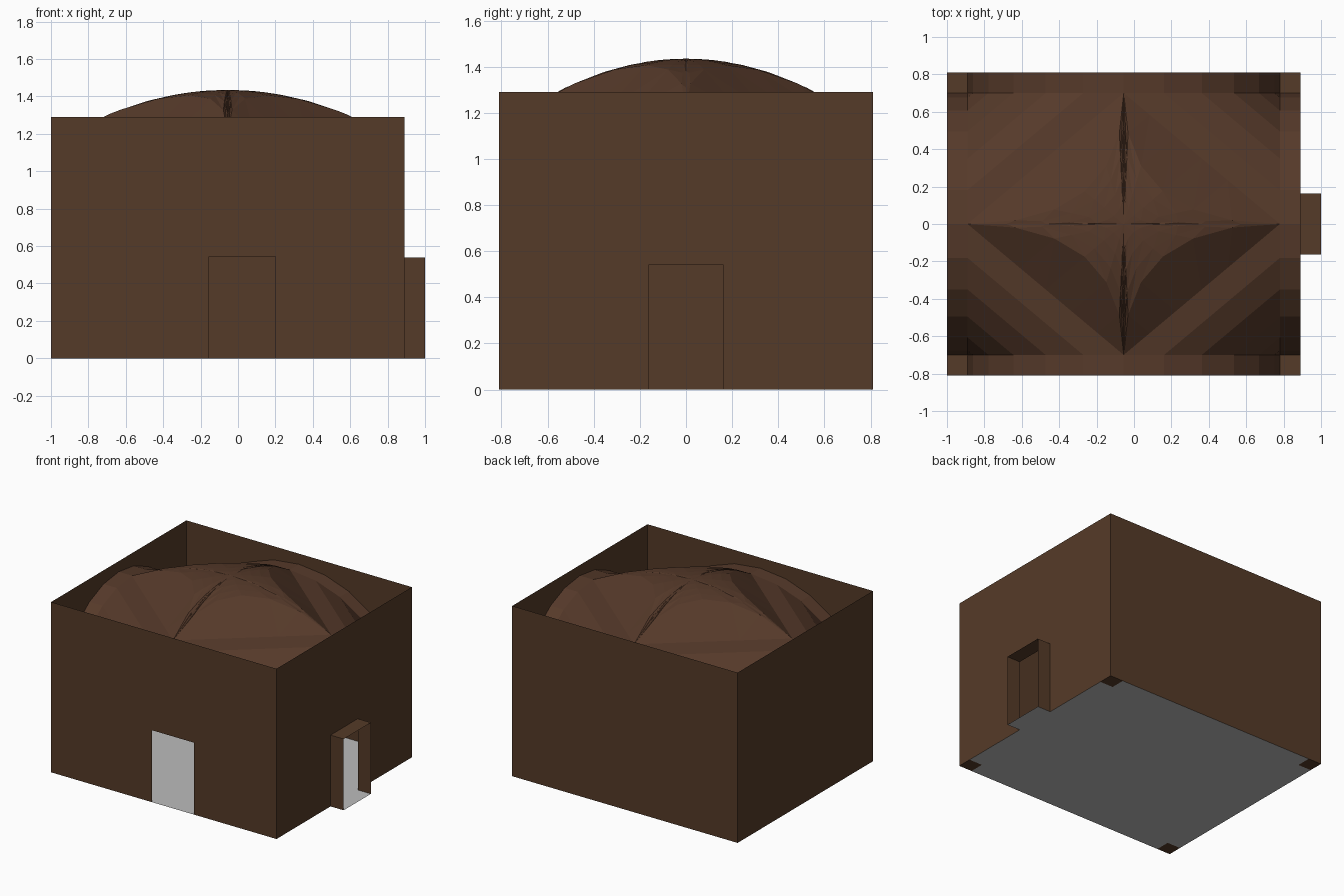
import bpy, bmesh, math

if "Cube" in bpy.data.objects:
    bpy.data.objects.remove(bpy.data.objects["Cube"])

CX = -0.055             # centre of the room in x
OX, OY = 0.945, 0.81    # outer half sizes
IX, IY = 0.835, 0.70    # half sizes between the corner piers
TOP = 1.29              # wall height
Z0, APEX, CROWN = 0.51, 1.21, 1.435   # arch spring, arch apex, dome crown


def material(name, col):
    m = bpy.data.materials.new(name)
    m.diffuse_color = (*col, 1)
    m.use_nodes = True
    m.node_tree.nodes["Principled BSDF"].inputs["Base Color"].default_value = m.diffuse_color
    return m


BROWN = material("brown_clay", (0.091, 0.043, 0.021))
VAULT = material("vault_brown", (0.093, 0.042, 0.023))
GREY = material("grey_floor", (0.5, 0.5, 0.5))


def build(name, faces, mat, up=False):
    """Flat-faced object from a list of faces given as point lists."""
    bm = bmesh.new()
    for f in faces:
        bm.faces.new([bm.verts.new(p) for p in f])
    bmesh.ops.remove_doubles(bm, verts=bm.verts, dist=0.0005)
    if up:
        bm.normal_update()
        bmesh.ops.reverse_faces(bm, faces=[f for f in bm.faces if f.normal.z < 0])
    me = bpy.data.meshes.new(name)
    bm.to_mesh(me)
    bm.free()
    me.materials.append(mat)
    ob = bpy.data.objects.new(name, me)
    bpy.context.collection.objects.link(ob)
    return ob


def flat(x0, x1, y0, y1, z):
    return [(x0, y0, z), (x1, y0, z), (x1, y1, z), (x0, y1, z)]


def wall(a, b):
    """Vertical quad faces between two plan points for a z range."""
    def q(z0, z1):
        return [(*a, z0), (*b, z0), (*b, z1), (*a, z1)]
    return q


# Outer walls, with door openings at the front and right
L, R = CX - OX, CX + OX
build("back_wall", [wall((R, OY), (L, OY))(0, TOP)], BROWN)
build("left_wall", [wall((L, OY), (L, -OY))(0, TOP)], BROWN)
d0, d1, dh = -0.155, 0.20, 0.545
build("front_wall", [wall((L, -OY), (d0, -OY))(0, TOP),
                     wall((d0, -OY), (d1, -OY))(dh, TOP),
                     wall((d1, -OY), (R, -OY))(0, TOP)], BROWN)
s, sh = 0.163, 0.54
build("right_wall", [wall((R, -OY), (R, -s))(0, TOP),
                     wall((R, -s), (R, s))(sh, TOP),
                     wall((R, s), (R, OY))(0, TOP)], BROWN)

# Side door passage
build("side_door_passage", [wall((R, -s), (1.0, -s))(0, sh),
                            wall((1.0, s), (R, s))(0, sh),
                            flat(R, 1.0, -s, s, sh)], BROWN)

# Floor: cross-shaped, with the passage strip
build("floor", [flat(L, R, -IY, IY, 0),
                flat(CX - IX, CX + IX, IY, OY, 0),
                flat(CX - IX, CX + IX, -OY, -IY, 0),
                flat(R, 1.0, -s, s, 0)], GREY)

# Corner piers
piers = []
for sx in (-1, 1):
    for sy in (-1, 1):
        xi, xo, yi, yo = CX + sx * IX, CX + sx * OX, sy * IY, sy * OY
        piers += [wall((xi, yo), (xi, yi))(0, Z0), wall((xi, yi), (xo, yi))(0, Z0)]
        x0, x1, y0, y1 = min(xi, xo), max(xi, xo), min(yi, yo), max(yi, yo)
        piers += [flat(x0, x1, y0, y1, Z0), flat(x0, x1, y0, y1, 0)[::-1]]
build("corner_piers", piers, BROWN)

# Wall arches (shallow barrels) and straight-ruled corner squinches
arches, squinches = [], []
steps = [(math.sin(math.radians(15 * k)), Z0 + (APEX - Z0) * math.cos(math.radians(15 * k)))
         for k in range(7)]
for sx in (-1, 1):
    for sy in (-1, 1):
        for (a, za), (b, zb) in zip(steps, steps[1:]):
            xo, xi, yo, yi = CX + sx * OX, CX + sx * IX, sy * OY, sy * IY
            xa, xb, ya, yb = CX + sx * IX * a, CX + sx * IX * b, yi * a, yi * b
            arches.append([(xo, ya, za), (xi, ya, za), (xi, yb, zb), (xo, yb, zb)])
            arches.append([(xa, yo, za), (xa, yi, za), (xb, yi, zb), (xb, yo, zb)])
            if b < 0.9999:
                squinches.append([(xi, ya, za), (xa, yi, za), (xb, yi, zb), (xi, yb, zb)])
            else:
                squinches.append([(xi, ya, za), (xa, yi, za), (xi, yi, zb)])
build("wall_arches", arches, VAULT, up=True)
build("corner_squinches", squinches, VAULT, up=True)

# Dome: star-shaped shallow cap, dropping to the straight diagonal edges
N, RINGS = 6, 4
cap = []


def dome_point(ring, i, sx, sy):
    t = i / N
    if ring > RINGS:                      # diagonal edge at arch apex height
        u, v, z = 1 - t, t, APEX
    else:
        k = ring / RINGS
        u, v = k * (1 - t) ** 2, k * t ** 2
        z = CROWN - (CROWN - APEX) * (u * u + v * v)
    return (CX + sx * IX * u, sy * IY * v, z)


for sx in (-1, 1):
    for sy in (-1, 1):
        for r in range(RINGS + 1):
            for i in range(N):
                q = [dome_point(r, i, sx, sy), dome_point(r + 1, i, sx, sy),
                     dome_point(r + 1, i + 1, sx, sy), dome_point(r, i + 1, sx, sy)]
                for tri in ([q[0], q[1], q[2]], [q[0], q[2], q[3]]):
                    if len({tuple(round(c, 5) for c in p) for p in tri}) == 3:
                        cap.append(tri)
build("dome", cap, VAULT, up=True)
